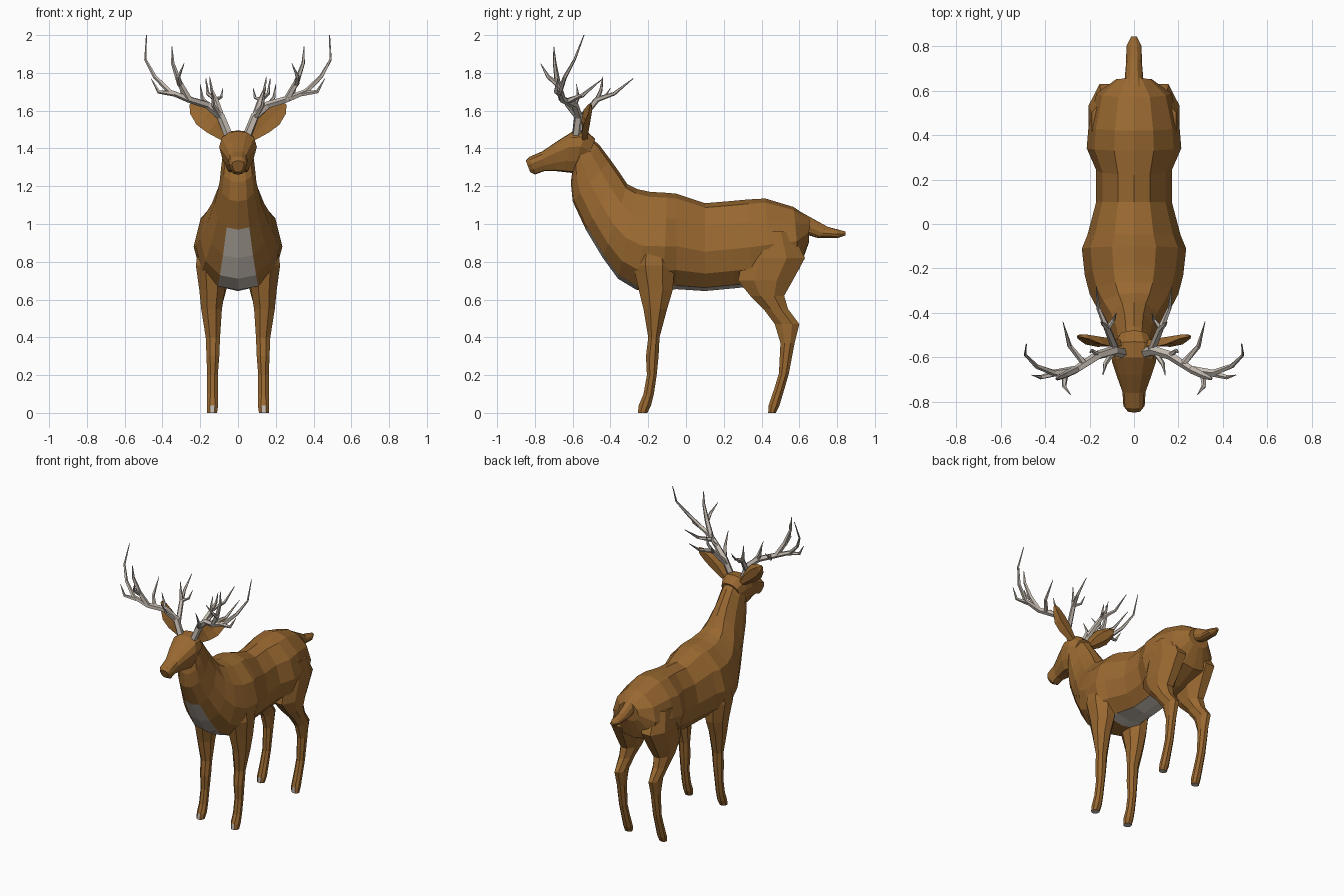
import bpy, bmesh, math
from mathutils import Vector


def material(name, rgb):
    m = bpy.data.materials.new(name)
    m.diffuse_color = (*rgb, 1)
    return m


BROWN = material("brown fur", (0.32, 0.14, 0.03))
PALE = material("pale bone", (0.56, 0.50, 0.44))


def loft(name, rings, mats=(BROWN,), rule=lambda seg, side: 0):
    """Skin a list of equal rings, cap both ends, colour by segment and side."""
    bm = bmesh.new()
    vs = [[bm.verts.new(p) for p in r] for r in rings]
    n = len(rings[0])
    for i in range(len(rings) - 1):
        for j in range(n):
            k = (j + 1) % n
            f = bm.faces.new((vs[i][j], vs[i][k], vs[i + 1][k], vs[i + 1][j]))
            f.material_index = rule(i, j)
    bm.faces.new(vs[0]).material_index = rule(-1, -1)
    bm.faces.new(vs[-1]).material_index = rule(len(rings) - 1, -1)
    bmesh.ops.recalc_face_normals(bm, faces=bm.faces)
    me = bpy.data.meshes.new(name)
    bm.to_mesh(me)
    bm.free()
    for m in mats:
        me.materials.append(m)
    ob = bpy.data.objects.new(name, me)
    bpy.context.collection.objects.link(ob)
    return ob


def hull_rings(stations, half):
    """Stations: top y, top z, bottom y, bottom z, half width."""
    full = half + [(-x, t) for x, t in half[-2:0:-1]]
    return [[(x * w, by + (ty - by) * t, bz + (tz - bz) * t) for x, t in full]
            for ty, tz, by, bz, w in stations]


# Torso and neck, rump to throat
TORSO = [(0, 0), (0.48, 0.04), (0.86, 0.2), (1, 0.45), (0.84, 0.74), (0.42, 0.95), (0, 1)]
body = [
    (0.655, 1.03, 0.65, 0.90, 0.08), (0.57, 1.09, 0.60, 0.76, 0.17),
    (0.42, 1.135, 0.45, 0.69, 0.205), (0.33, 1.13, 0.35, 0.67, 0.213),
    (0.22, 1.12, 0.26, 0.66, 0.17), (0.10, 1.11, 0.10, 0.645, 0.17),
    (-0.05, 1.16, -0.05, 0.655, 0.21), (-0.10, 1.165, -0.12, 0.65, 0.235),
    (-0.19, 1.17, -0.26, 0.65, 0.222), (-0.26, 1.185, -0.36, 0.71, 0.20),
    (-0.31, 1.21, -0.44, 0.82, 0.165), (-0.35, 1.27, -0.53, 0.97, 0.125),
    (-0.40, 1.34, -0.60, 1.12, 0.098), (-0.46, 1.42, -0.61, 1.22, 0.088),
    (-0.52, 1.47, -0.60, 1.29, 0.08)]
# Pale belly and chest patch run along the underside
loft("body", hull_rings(body, TORSO), (BROWN, PALE),
     lambda seg, side: int(side in (0, 11) and (3 <= seg <= 6 or 8 <= seg <= 10)))

# Head, nape to nose
HEAD = [(0, 0), (0.5, 0.03), (0.8, 0.28), (1, 0.62), (0.85, 0.85), (0.45, 0.98), (0, 1)]
loft("head", hull_rings([
    (-0.48, 1.45, -0.55, 1.28, 0.07), (-0.53, 1.495, -0.60, 1.27, 0.098),
    (-0.60, 1.49, -0.645, 1.275, 0.10), (-0.68, 1.44, -0.69, 1.28, 0.078),
    (-0.76, 1.385, -0.75, 1.28, 0.052), (-0.83, 1.355, -0.80, 1.262, 0.048),
    (-0.848, 1.335, -0.825, 1.275, 0.032)], HEAD))

# Tail
loft("tail", hull_rings([
    (0.57, 1.085, 0.60, 0.97, 0.06), (0.66, 1.035, 0.65, 0.94, 0.042),
    (0.75, 0.985, 0.70, 0.925, 0.036), (0.80, 0.972, 0.80, 0.925, 0.034),
    (0.845, 0.96, 0.845, 0.94, 0.012)], TORSO))


def leg(name, s, stations):
    """Stations: z, front y, back y, centre x, half width."""
    rings = []
    for z, yf, yb, xc, w in stations:
        ring = []
        for j in range(8):
            a = math.pi / 4 * (j + 0.5)
            ring.append((s * (xc + w * math.cos(a) * 1.08),
                         (yf + yb) / 2 + (yb - yf) / 2 * math.sin(a) * 1.08, z))
        rings.append(ring)
    last = len(rings) - 1
    # Pale hoof on the front and sole
    loft(name, rings, (BROWN, PALE),
         lambda seg, side: int(seg == last or (seg == last - 1 and side == 5)))


FRONT = [(0.92, -0.26, -0.08, 0.13, 0.075), (0.78, -0.28, -0.06, 0.135, 0.088),
         (0.65, -0.25, -0.07, 0.137, 0.068), (0.55, -0.225, -0.10, 0.14, 0.055),
         (0.40, -0.20, -0.14, 0.133, 0.038), (0.30, -0.212, -0.145, 0.133, 0.034),
         (0.20, -0.207, -0.155, 0.135, 0.028), (0.10, -0.225, -0.17, 0.135, 0.028),
         (0.04, -0.25, -0.185, 0.135, 0.03), (0.0, -0.255, -0.205, 0.137, 0.026)]
HIND = [(0.96, 0.36, 0.56, 0.11, 0.08), (0.82, 0.30, 0.63, 0.12, 0.085),
        (0.70, 0.275, 0.565, 0.125, 0.075), (0.62, 0.34, 0.52, 0.13, 0.06),
        (0.55, 0.41, 0.54, 0.135, 0.045), (0.47, 0.47, 0.60, 0.135, 0.034),
        (0.37, 0.50, 0.575, 0.135, 0.03), (0.21, 0.492, 0.545, 0.135, 0.027),
        (0.13, 0.468, 0.522, 0.135, 0.028), (0.04, 0.437, 0.495, 0.135, 0.03),
        (0.0, 0.435, 0.475, 0.137, 0.026)]


def tine(name, s, pts, r):
    """Five-sided tube tapering from radius r to a point."""
    pts = [Vector((s * x, y, z)) for x, y, z in pts]
    rings = []
    for i, p in enumerate(pts):
        d = (pts[min(i + 1, len(pts) - 1)] - pts[max(i - 1, 0)]).normalized()
        u = d.cross(Vector((0.3 * s, 1, 0.2))).normalized()
        v = d.cross(u)
        q = r * (1 - 0.9 * (i / (len(pts) - 1)) ** 1.5)
        rings.append([p + u * q * math.cos(a) + v * q * math.sin(a)
                      for a in (math.tau * k / 5 for k in range(5))])
    loft(name, rings, (PALE,))


ANTLER = {
    "beam": (0.024, [(0.05, -0.58, 1.47), (0.09, -0.57, 1.57), (0.16, -0.59, 1.63),
                     (0.26, -0.655, 1.66), (0.36, -0.67, 1.70), (0.44, -0.64, 1.78),
                     (0.49, -0.59, 1.87), (0.485, -0.54, 2.0)]),
    "upper_tine": (0.019, [(0.26, -0.655, 1.66), (0.31, -0.68, 1.75),
                           (0.345, -0.695, 1.85), (0.35, -0.70, 1.94)]),
    "forward_tine": (0.015, [(0.31, -0.68, 1.74), (0.315, -0.73, 1.78), (0.285, -0.77, 1.85)]),
    "outer_tine": (0.015, [(0.34, -0.67, 1.69), (0.42, -0.69, 1.70), (0.46, -0.68, 1.77)]),
    "middle_tine": (0.016, [(0.22, -0.63, 1.65), (0.29, -0.55, 1.68), (0.32, -0.44, 1.77)]),
    "rear_tine": (0.019, [(0.08, -0.57, 1.54), (0.12, -0.47, 1.66),
                          (0.16, -0.38, 1.69), (0.17, -0.28, 1.77)]),
    "rear_spike": (0.013, [(0.12, -0.47, 1.66), (0.14, -0.45, 1.71), (0.15, -0.44, 1.78)]),
    "rear_spur": (0.012, [(0.12, -0.47, 1.66), (0.09, -0.43, 1.67), (0.08, -0.40, 1.72)]),
    "brow_tine": (0.015, [(0.09, -0.57, 1.56), (0.13, -0.63, 1.63), (0.14, -0.68, 1.72)]),
    "side_spike": (0.013, [(0.16, -0.59, 1.63), (0.19, -0.57, 1.67), (0.20, -0.58, 1.74)]),
}

# Ear stations: centre, half width, half thickness
EAR = [((0.07, -0.54, 1.46), 0.025, 0.022), ((0.13, -0.54, 1.52), 0.05, 0.033),
       ((0.18, -0.53, 1.565), 0.056, 0.03), ((0.23, -0.51, 1.61), 0.035, 0.016),
       ((0.252, -0.505, 1.635), 0.006, 0.005)]

# Paired parts, mirrored across x
for s, tag in ((1, "left"), (-1, "right")):
    leg("front_leg_" + tag, s, FRONT)
    leg("hind_leg_" + tag, s, HIND)
    for part, (r, pts) in ANTLER.items():
        tine("antler_" + part + "_" + tag, s, pts, r)
    ears = []
    for (x, y, z), w, t in EAR:
        ears.append([(s * (x + 0.7 * w * a), y + t * b, z - 0.7 * w * a)
                     for a, b in ((1, -0.4), (0, -0.3), (-1, -0.4), (-0.5, 0.8), (0.5, 0.8))])
    loft("ear_" + tag, ears)
